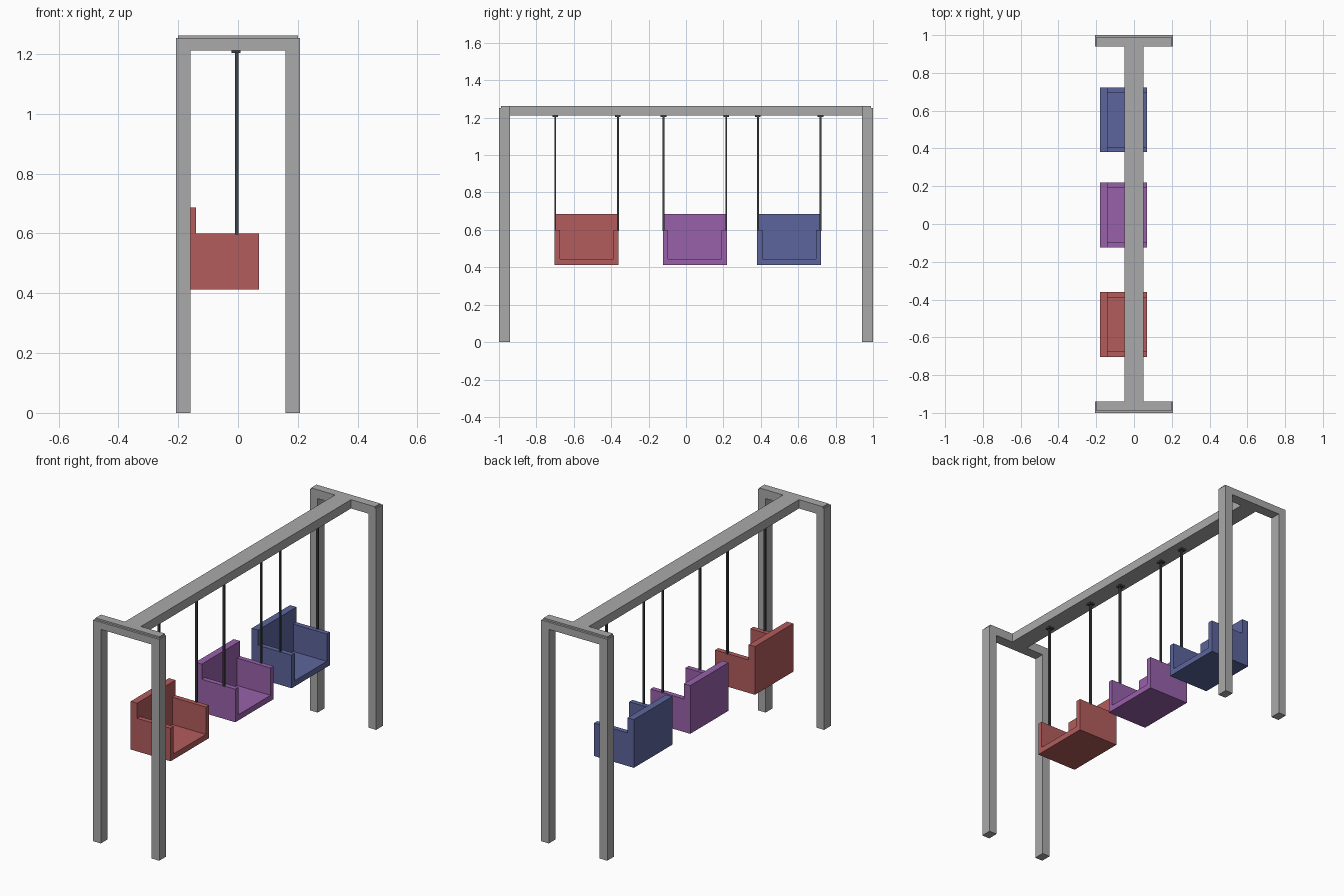
import bpy, bmesh
from mathutils import Vector

if "Cube" in bpy.data.objects:
    bpy.data.objects.remove(bpy.data.objects["Cube"])


def material(name, r, g, b):
    def lin(c):
        c /= 255
        return c / 12.92 if c <= 0.04045 else ((c + 0.055) / 1.055) ** 2.4
    m = bpy.data.materials.new(name)
    m.diffuse_color = (lin(r), lin(g), lin(b), 1)
    m.use_nodes = True
    m.node_tree.nodes["Principled BSDF"].inputs["Base Color"].default_value = m.diffuse_color
    return m


GRAY = material("frame gray", 170, 170, 170)
DARK = material("dark rope", 62, 65, 68)
RED = material("seat red", 180, 92, 92)
PURPLE = material("seat purple", 152, 97, 170)
BLUE = material("seat blue", 92, 101, 156)


def finish(name, bm, mat):
    bmesh.ops.recalc_face_normals(bm, faces=bm.faces)
    me = bpy.data.meshes.new(name)
    bm.to_mesh(me)
    bm.free()
    me.materials.append(mat)
    ob = bpy.data.objects.new(name, me)
    bpy.context.collection.objects.link(ob)
    return ob


def box(name, x, y, z, mat):
    """Box from (min, max) ranges on each axis."""
    bm = bmesh.new()
    bmesh.ops.create_cube(bm, size=1)
    for v in bm.verts:
        v.co = Vector([(a + b) / 2 + c * (b - a) for (a, b), c in zip((x, y, z), v.co)])
    return finish(name, bm, mat)


def prism(name, points, vector, mat):
    """Extrude a closed outline along a vector."""
    bm = bmesh.new()
    face = bm.faces.new([bm.verts.new(p) for p in points])
    ext = bmesh.ops.extrude_face_region(bm, geom=[face], use_keep_orig=True)
    moved = [g for g in ext["geom"] if isinstance(g, bmesh.types.BMVert)]
    bmesh.ops.translate(bm, verts=moved, vec=vector)
    return finish(name, bm, mat)


# End frames: upside-down U with a slightly inset cap
xo, xi = 0.207, 0.159
arch = [(-xo, 0), (-xo, 1.253), (xo, 1.253), (xo, 0),
        (xi, 0), (xi, 1.212), (-xi, 1.212), (-xi, 0)]
for name, s in (("front", -1), ("back", 1)):
    prism(name + "_end_frame", [(x, s * 0.94, z) for x, z in arch], (0, s * 0.06, 0), GRAY)
    box(name + "_frame_cap", (-0.2, 0.2), sorted((s * 0.94, s * 0.988)), (1.253, 1.262), GRAY)

# Top beam
box("top_beam", (-0.05, 0.05), (-0.94, 0.94), (1.212, 1.262), GRAY)

# Swings: U-shaped seat, taller back, two ropes with mounts
for name, y0, mat in (("red", -0.703, RED), ("purple", -0.124, PURPLE), ("blue", 0.38, BLUE)):
    y1, t = y0 + 0.343, 0.028
    u = [(y0, 0.413), (y1, 0.413), (y1, 0.6), (y1 - t, 0.6),
         (y1 - t, 0.445), (y0 + t, 0.445), (y0 + t, 0.6), (y0, 0.6)]
    prism(name + "_seat", [(-0.14, y, z) for y, z in u], (0.21, 0, 0), mat)
    box(name + "_seat_back", (-0.18, -0.14), (y0, y1), (0.413, 0.686), mat)
    for side, y in (("near", y0 + 0.004), ("far", y1 - 0.004)):
        box(f"{name}_{side}_rope", (-0.01, 0.001), (y - 0.005, y + 0.005), (0.595, 1.212), DARK)
        box(f"{name}_{side}_rope_mount", (-0.022, 0.008), (y - 0.015, y + 0.015), (1.203, 1.212), DARK)
